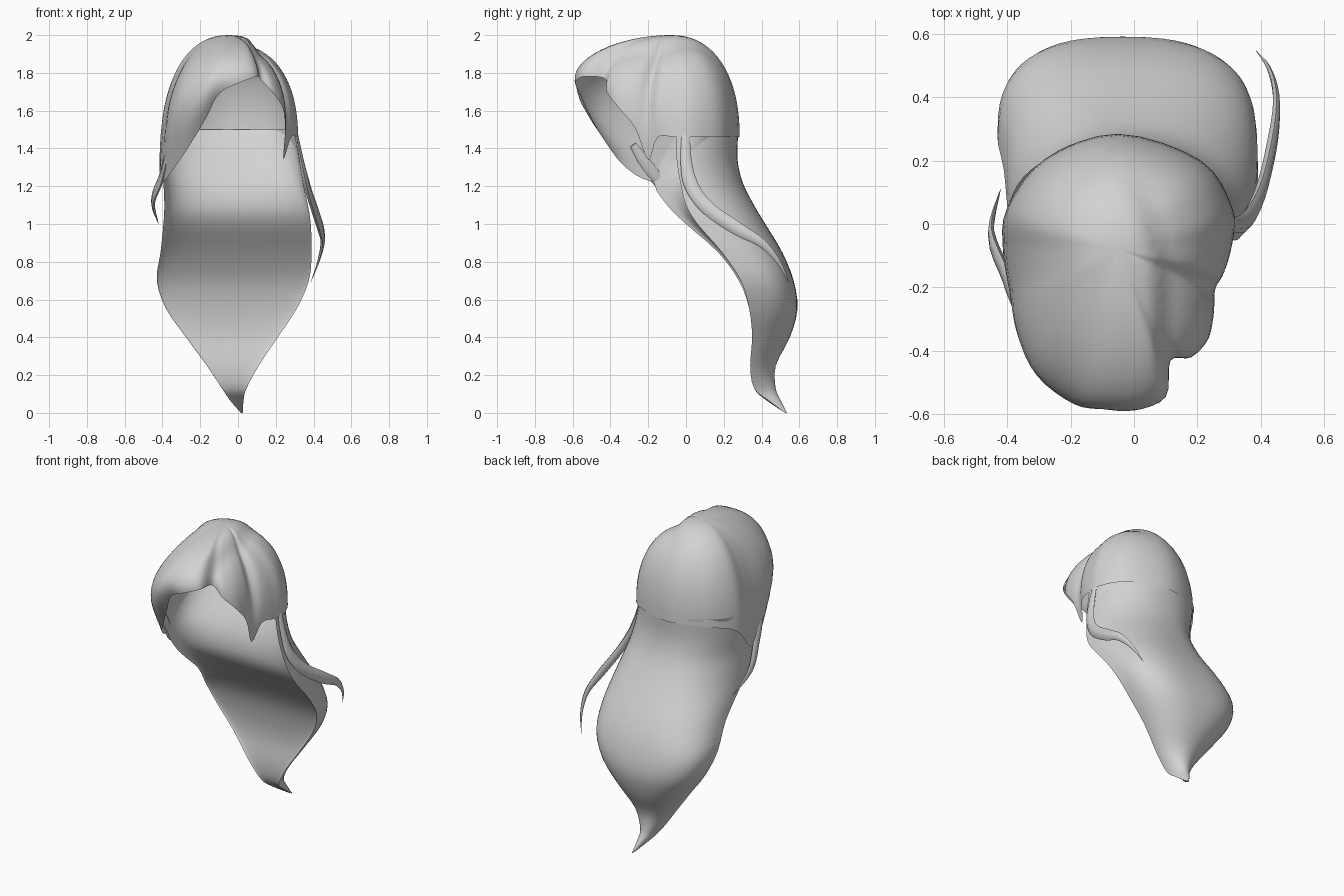
import bpy, bmesh, math
from mathutils import Vector

if "Cube" in bpy.data.objects:
    bpy.data.objects.remove(bpy.data.objects["Cube"])

hair = bpy.data.materials.new("hair grey")
hair.diffuse_color = (0.65, 0.65, 0.65, 1)
hair.use_nodes = True
hair.node_tree.nodes["Principled BSDF"].inputs["Base Color"].default_value = hair.diffuse_color


def smooth_path(pts, n, closed=False):
    """Catmull-Rom through tuples of any length, n steps per span."""
    out, m = [], len(pts)
    at = lambda i: pts[i % m] if closed else pts[max(0, min(m - 1, i))]
    for i in range(m if closed else m - 1):
        a, b, c, d = at(i - 1), at(i), at(i + 1), at(i + 2)
        for k in range(n):
            t = k / n
            out.append(tuple(0.5 * (2 * q + (r - p) * t + (2 * p - 5 * q + 4 * r - s) * t * t
                                    + (3 * q - p - 3 * r + s) * t ** 3)
                             for p, q, r, s in zip(a, b, c, d)))
    if not closed:
        out.append(tuple(pts[-1]))
    return out


def loft(name, rows, closed=False):
    """Skin a list of equally long point rows."""
    bm = bmesh.new()
    vr = [[bm.verts.new(p) for p in row] for row in rows]
    n = len(rows[0])
    for a, b in zip(vr, vr[1:]):
        for i in range(n if closed else n - 1):
            j = (i + 1) % n
            bm.faces.new((a[i], b[i], b[j], a[j]))
    bmesh.ops.remove_doubles(bm, verts=bm.verts, dist=0.0005)
    bmesh.ops.recalc_face_normals(bm, faces=bm.faces)
    me = bpy.data.meshes.new(name)
    bm.to_mesh(me)
    bm.free()
    me.materials.append(hair)
    ob = bpy.data.objects.new(name, me)
    bpy.context.collection.objects.link(ob)
    for o in bpy.context.selected_objects:
        o.select_set(False)
    ob.select_set(True)
    bpy.context.view_layer.objects.active = ob
    bpy.ops.object.shade_smooth_by_angle(angle=math.radians(50))
    return ob


def step(a, b, v):
    t = max(0, min(1, (v - a) / (b - a)))
    return t * t * (3 - 2 * t)


# Cap with swept fringe: rim points (x, y, z, outward bulge above the rim)
rim = [(-0.05, 0.284, 1.46, 0), (-0.28, 0.205, 1.45, 0), (-0.40, 0.05, 1.40, 0),
       (-0.413, -0.08, 1.25, 0), (-0.39, -0.20, 1.23, 0.04), (-0.335, -0.32, 1.30, 0.18),
       (-0.26, -0.41, 1.41, 0.30), (-0.17, -0.50, 1.56, 0.25), (-0.10, -0.56, 1.69, 0.11),
       (0.0, -0.585, 1.745, 0.03), (0.10, -0.545, 1.78, 0), (0.115, -0.43, 1.77, 0),
       (0.18, -0.42, 1.70, 0), (0.235, -0.36, 1.62, 0), (0.25, -0.27, 1.51, 0.03),
       (0.24, -0.20, 1.34, 0.10), (0.28, -0.15, 1.46, 0.04), (0.31, -0.06, 1.46, 0),
       (0.31, 0.05, 1.46, 0), (0.21, 0.20, 1.46, 0)]
cx, cy, top = -0.05, -0.08, 2.0
cols = smooth_path(rim, 4, True)
rows = []
for k in range(19):
    a = k / 18 * math.pi / 2
    row = []
    for x, y, z, b in cols:
        p = 2.25 - 0.3 * step(-0.2, -0.5, y)      # rounder towards the front
        f, g = math.sin(a) ** (2 / p), 1 - math.cos(a) ** (2 / p)
        r = f + b * 4 * g * (1 - g)
        px, py = cx + (x - cx) * r, cy + (y - cy) * r
        pz = top - (top - z) * g
        # parting: the right side sits lower than the fringe
        edge = 0.10 - 0.35 * max(0, py + 0.12)
        pz -= 0.05 * step(edge - 0.05, edge + 0.02, px) * step(0.28, -0.15, py) * (1 - g)
        row.append((px, py, pz))
    rows.append(row)
loft("hair_cap", rows, True)

# Long back hair: z, left x, left y, right x, right y, back y, squareness, inner face y
back = [(1.50, -0.40, -0.03, 0.305, -0.05, 0.278, 2.05, 0.25),
        (1.35, -0.405, -0.12, 0.325, -0.05, 0.272, 2.15, 0.15),
        (1.22, -0.395, -0.17, 0.345, -0.03, 0.30, 2.25, 0.08),
        (1.10, -0.39, -0.10, 0.37, 0.0, 0.36, 2.4, 0.06),
        (1.00, -0.395, 0.0, 0.385, 0.06, 0.42, 2.5, 0.095),
        (0.85, -0.41, 0.17, 0.39, 0.19, 0.51, 2.7, 0.215),
        (0.70, -0.43, 0.28, 0.375, 0.29, 0.57, 2.8, 0.31),
        (0.55, -0.38, 0.335, 0.31, 0.335, 0.59, 2.6, 0.355),
        (0.40, -0.275, 0.35, 0.21, 0.35, 0.55, 2.2, 0.37),
        (0.25, -0.165, 0.34, 0.11, 0.34, 0.475, 2.0, 0.355),
        (0.13, -0.085, 0.36, 0.045, 0.36, 0.475, 2.0, 0.37),
        (0.07, -0.045, 0.42, 0.03, 0.43, 0.50, 2.0, 0.43),
        (0.0, 0.015, 0.525, 0.025, 0.525, 0.535, 2.0, 0.527)]
outer, inner = [], []
for z, xl, yl, xr, yr, yb, p, yi in smooth_path(back, 3):
    ro, ri = [], []
    for i in range(29):
        a = math.pi * (1 - i / 28)
        c, s = math.cos(a), max(0, math.sin(a))
        u = math.copysign(abs(c) ** (2 / p), c)
        ye = yl + (yr - yl) * (u + 1) / 2
        x = (xl + xr) / 2 + (xr - xl) / 2 * u
        ro.append((x, ye + (yb - ye) * s ** (2 / p), z))
        ri.append((x, ye + (yi - ye) * s ** 0.7, z))
    outer.append(ro)
    inner.append(ri)
loft("back_hair", outer)
loft("back_hair_inner_face", inner)


def strand(name, pts, width, thick):
    """Flattened tapering lock along a path."""
    path = [Vector(p) for p in smooth_path(pts, 4)]
    rows, n = [], len(path)
    for i, p in enumerate(path):
        d = (path[min(n - 1, i + 1)] - path[max(0, i - 1)]).normalized()
        side = d.cross(Vector((1, 0, 0))).normalized()
        out = side.cross(d)
        t = i / (n - 1)
        w = max(0.03, min(1, 0.5 + 2 * t) * min(1, (1 - t) * 2.2))
        rows.append([p + side * width * w * math.cos(k * math.pi / 3)
                     + out * thick * w * math.sin(k * math.pi / 3) for k in range(6)])
    loft(name, rows, True)


# Loose side strands
strand("left_strand", [(-0.365, -0.28, 1.42), (-0.40, -0.17, 1.26),
                       (-0.45, -0.03, 1.12), (-0.42, 0.11, 1.0)], 0.035, 0.015)
strand("right_strand", [(0.30, 0.0, 1.52), (0.335, 0.0, 1.34), (0.367, 0.03, 1.2),
                        (0.405, 0.12, 1.08), (0.44, 0.28, 0.97), (0.448, 0.40, 0.9),
                        (0.425, 0.49, 0.8), (0.385, 0.545, 0.69)], 0.037, 0.018)
